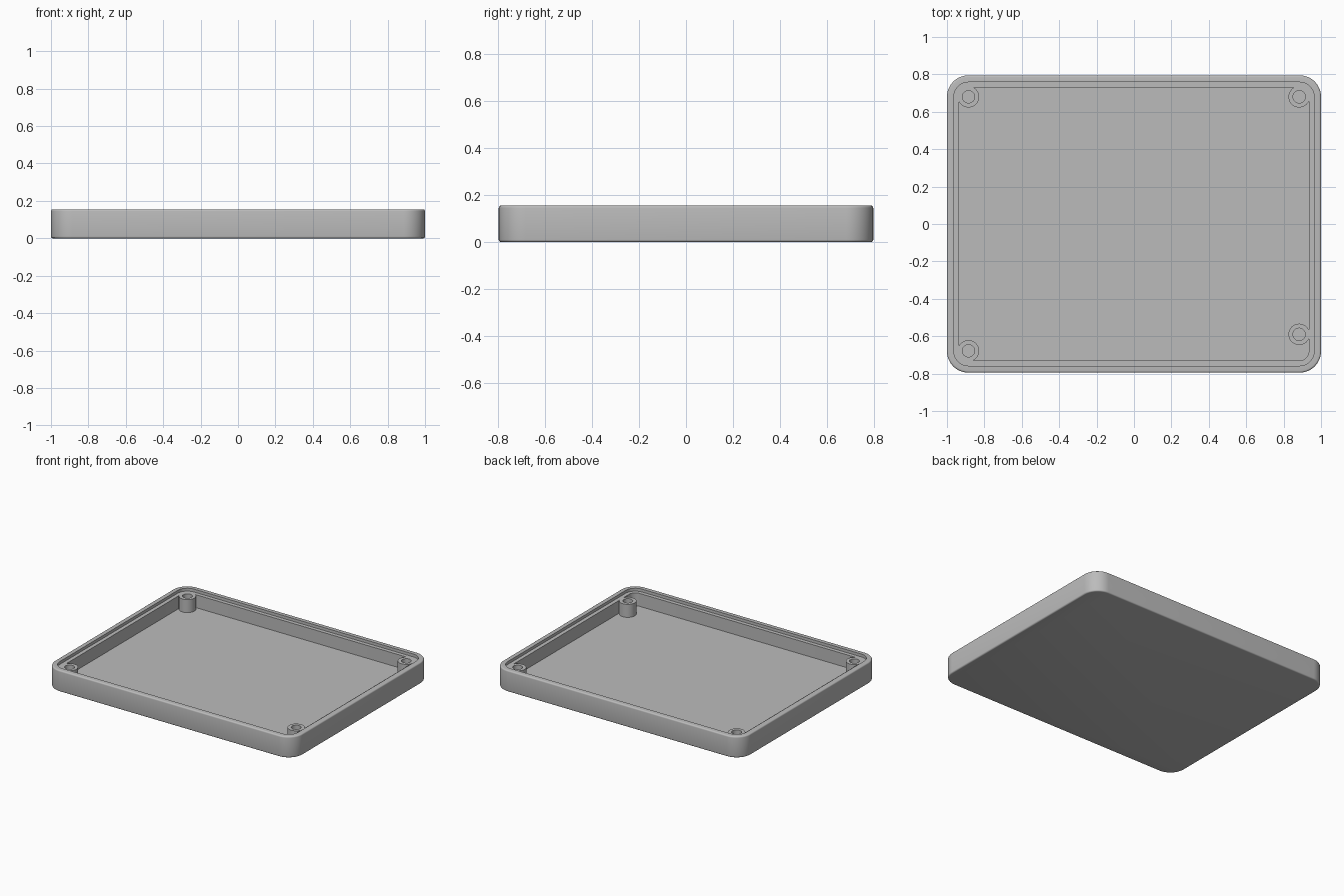
import bpy, bmesh, math

cube = bpy.data.objects.get("Cube")
if cube:
    bpy.data.objects.remove(cube, do_unlink=True)

HALF_X, HALF_Y, CORNER = 1.0, 0.795, 0.115
TOP, LEDGE, FLOOR = 0.155, 0.134, 0.04
BEVEL = 0.01

grey = bpy.data.materials.new("plain_grey")
grey.use_nodes = True
grey.diffuse_color = (0.5, 0.5, 0.5, 1)
grey.node_tree.nodes["Principled BSDF"].inputs["Base Color"].default_value = (0.5, 0.5, 0.5, 1)


def rounded_rect(inset, steps=12):
    """Outline points of the case, moved inwards by inset."""
    r = CORNER - inset
    points = []
    for quarter, (sx, sy) in enumerate([(1, 1), (-1, 1), (-1, -1), (1, -1)]):
        for i in range(steps + 1):
            a = (quarter + i / steps) * math.pi / 2
            points.append((sx * (HALF_X - CORNER) + r * math.cos(a),
                           sy * (HALF_Y - CORNER) + r * math.sin(a)))
    return points


def circle(radius, count=40):
    turn = 2 * math.pi / count
    return [(radius * math.cos(i * turn), radius * math.sin(i * turn)) for i in range(count)]


def skin(name, outline, profile, location=(0, 0, 0)):
    """Stack outlines along a (size, z) profile, join them and cap both ends."""
    bm = bmesh.new()
    rings = [[bm.verts.new((x, y, z)) for x, y in outline(size)] for size, z in profile]
    count = len(rings[0])
    for low, high in zip(rings, rings[1:]):
        for i in range(count):
            j = (i + 1) % count
            bm.faces.new((low[i], low[j], high[j], high[i]))
    bm.faces.new(rings[0][::-1])
    bm.faces.new(rings[-1])
    mesh = bpy.data.meshes.new(name)
    bm.to_mesh(mesh)
    bm.free()
    mesh.materials.append(grey)
    obj = bpy.data.objects.new(name, mesh)
    obj.location = location
    bpy.context.collection.objects.link(obj)
    bpy.ops.object.select_all(action='DESELECT')
    obj.select_set(True)
    bpy.context.view_layer.objects.active = obj
    bpy.ops.object.shade_smooth_by_angle(angle=math.radians(35))
    return obj


# Tray: softened outer edges, stepped rim, recessed floor
arc = [(BEVEL * (1 - math.sin(a)), BEVEL * (1 - math.cos(a)))
       for a in (math.pi / 2 * i / 4 for i in range(5))]
profile = arc + [(inset, TOP - z) for inset, z in reversed(arc)]
profile += [(0.037, TOP), (0.037, LEDGE), (0.065, LEDGE), (0.065, FLOOR)]
skin("tray", rounded_rect, profile)

# Screw posts with blind holes, one set further back from its corner
posts = {"back_right_post": (-0.885, 0.68), "back_left_post": (0.883, 0.68),
         "front_right_post": (-0.885, -0.678), "front_left_post": (0.883, -0.59)}
for name, (x, y) in posts.items():
    skin(name, circle, [(0.057, FLOOR - 0.01), (0.057, LEDGE + 0.001),
                        (0.033, LEDGE + 0.001), (0.033, FLOOR + 0.002)], (x, y, 0))
